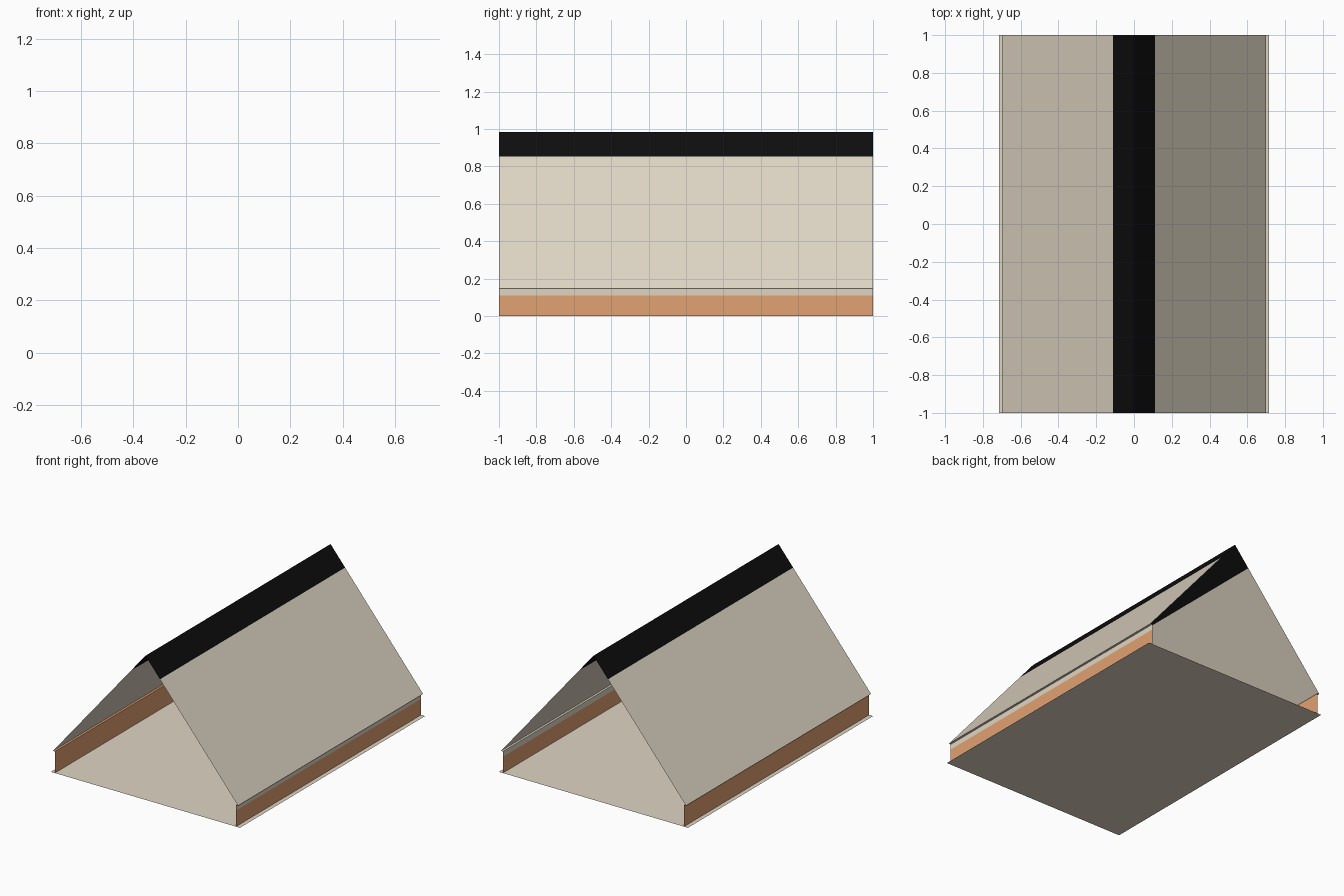
import bpy, bmesh

if "Cube" in bpy.data.objects:
    bpy.data.objects.remove(bpy.data.objects["Cube"])


def material(name, rgb):
    m = bpy.data.materials.new(name)
    m.diffuse_color = (*rgb, 1.0)
    m.use_nodes = True
    m.node_tree.nodes["Principled BSDF"].inputs["Base Color"].default_value = m.diffuse_color
    return m


CREAM = material("cream", (0.74, 0.67, 0.55))
ORANGE = material("terracotta", (0.76, 0.36, 0.17))
BLACK = material("black", (0.004, 0.004, 0.004))


def sheet(name, profile, mat):
    """Thin open sheet: an x-z profile swept along the full length in y.
    Profile runs so that the face normal is on its right-hand side."""
    bm = bmesh.new()
    front = [bm.verts.new((x, -1, z)) for x, z in profile]
    back = [bm.verts.new((x, 1, z)) for x, z in profile]
    for i in range(len(profile) - 1):
        bm.faces.new((front[i], back[i], back[i + 1], front[i + 1])[::-1])
    me = bpy.data.meshes.new(name)
    bm.to_mesh(me)
    bm.free()
    me.materials.append(mat)
    ob = bpy.data.objects.new(name, me)
    bpy.context.collection.objects.link(ob)
    return ob


APEX, EAVE_X, EAVE_Z = 0.985, 0.70, 0.147
WALL_X, WALL_TOP, BASE_X = 0.685, 0.11, 0.715
BAND_X = 0.11
BAND_Z = APEX - BAND_X * (APEX - EAVE_Z) / EAVE_X

# floor panel, slightly wider than the walls
sheet("floor_panel", [(-BASE_X, 0), (BASE_X, 0)], CREAM)

# both sides: low wall, upper trim with a narrow ledge, sloping roof
for side, s, trim in (("right", 1, CREAM), ("left", -1, ORANGE)):
    def run(points):
        pts = [(s * x, z) for x, z in points]
        return pts if s > 0 else pts[::-1]

    sheet(side + "_wall", run([(WALL_X, 0), (WALL_X, WALL_TOP)]), ORANGE)
    sheet(side + "_eave_trim",
          run([(WALL_X, WALL_TOP), (WALL_X, EAVE_Z), (EAVE_X, EAVE_Z)]), trim)
    sheet(side + "_roof", run([(EAVE_X, EAVE_Z), (BAND_X, BAND_Z)]), CREAM)

# black ridge band over the top
sheet("ridge_band", [(BAND_X, BAND_Z), (0, APEX), (-BAND_X, BAND_Z)], BLACK)
